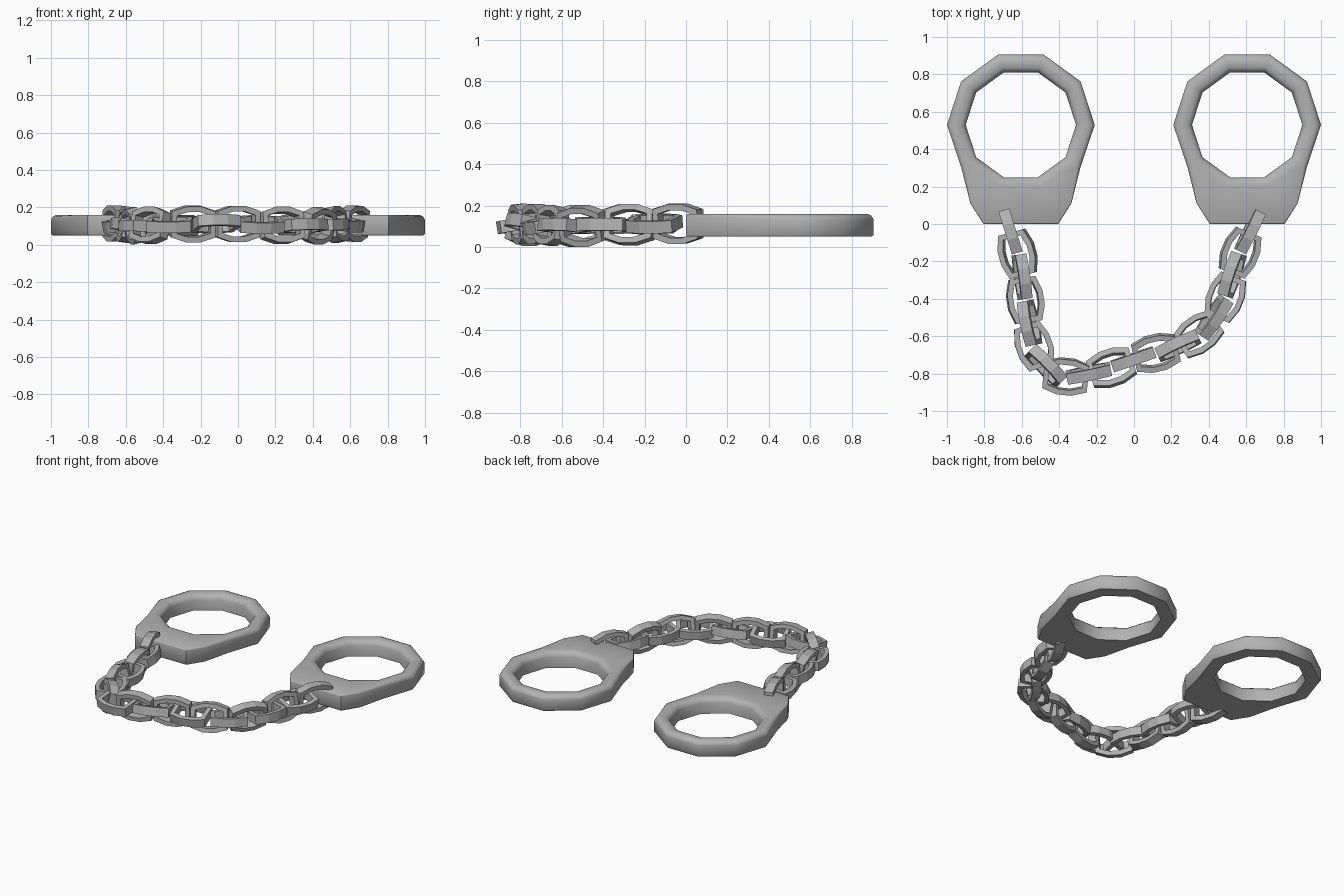
import bpy, math
from mathutils import Vector, Matrix

cube = bpy.data.objects.get("Cube")
if cube:
    bpy.data.objects.remove(cube, do_unlink=True)

steel = bpy.data.materials.new("grey_steel")
steel.use_nodes = True
colour = (0.45, 0.45, 0.45, 1)
steel.diffuse_color = colour
steel.node_tree.nodes["Principled BSDF"].inputs["Base Color"].default_value = colour


def loft(name, columns, smooth=None):
    """Closed tube: skin a ring of closed cross-sections."""
    n, m = len(columns), len(columns[0])
    verts = [p for col in columns for p in col]
    faces = []
    for i in range(n):
        for j in range(m):
            a, b = i * m, (i + 1) % n * m
            k = (j + 1) % m
            faces.append((a + j, a + k, b + k, b + j))
    mesh = bpy.data.meshes.new(name)
    mesh.from_pydata(verts, [], faces)
    mesh.materials.append(steel)
    obj = bpy.data.objects.new(name, mesh)
    bpy.context.collection.objects.link(obj)
    bpy.ops.object.select_all(action='DESELECT')
    obj.select_set(True)
    bpy.context.view_layer.objects.active = obj
    bpy.ops.object.mode_set(mode='EDIT')
    bpy.ops.mesh.select_all(action='SELECT')
    bpy.ops.mesh.normals_make_consistent(inside=False)
    bpy.ops.object.mode_set(mode='OBJECT')
    if smooth:
        bpy.ops.object.shade_smooth_by_angle(angle=math.radians(smooth))
    return obj


# Cuff: ten-sided ring whose near side widens into a flat tab
def cuff(name, x, y=0.53, z0=0.05, z1=0.16):
    def polar(r, step):
        a = math.radians(36 * step)
        return Vector((r * math.cos(a), r * math.sin(a)))

    pairs = [(polar(0.295, i), polar(0.395, i), 1) for i in range(6)]
    side = [(polar(0.295, 9), Vector((0.318, -0.23)), 0.7),
            (polar(0.295, 8.5) * 0.95, Vector((0.27, -0.42)), 0.25),
            (polar(0.295, 8), Vector((0.2, -y)), 0.25)]
    flip = [(Vector((-a.x, a.y)), Vector((-b.x, b.y)), k) for a, b, k in side]
    pairs += flip + side[::-1]

    columns = []
    for inner, outer, k in pairs:
        d = (outer - inner).normalized()
        section = [(inner, z0), (inner, z1 - 0.035), (inner + d * 0.01, z1 - 0.015),
                   (inner + d * 0.025, z1 - 0.004), (inner + d * 0.05, z1),
                   (outer - d * 0.03 * k, z1), (outer - d * 0.012 * k, z1 - 0.008 * k),
                   (outer - d * 0.003 * k, z1 - 0.02 * k), (outer, z1 - 0.03 * k),
                   (outer, z0 + 0.01), (outer - d * 0.008, z0)]
        columns.append([(p.x + x, p.y + y, z) for p, z in section])
    loft(name, columns, 40)


cuff("left_cuff", 0.605)
cuff("right_cuff", -0.605)


# Chain link: flat band bent into a long octagon
def link(name, centre, direction, roll):
    outline = [(0.12, 0.07), (0.04, 0.096), (-0.04, 0.096), (-0.12, 0.07)]
    outline += [(-u, -v) for u, v in outline]
    turn = (Matrix.Translation(centre)
            @ Matrix.Rotation(math.atan2(direction.y, direction.x), 4, 'Z')
            @ Matrix.Rotation(roll, 4, 'X'))
    columns = []
    for u, v in outline:
        iu, iv = u * 0.76, v * 0.7
        section = [(u, 0.03, v), (u, -0.03, v), (iu, -0.03, iv), (iu, 0.03, iv)]
        columns.append([turn @ Vector(p) for p in section])
    loft(name, columns)


# Chain path lying between the two tabs
path = [Vector(p) for p in (
    (-0.66, -0.04), (-0.61, -0.2), (-0.575, -0.45), (-0.53, -0.67), (-0.45, -0.79),
    (-0.35, -0.82), (-0.15, -0.78), (0.03, -0.71), (0.2, -0.67), (0.38, -0.57),
    (0.48, -0.42), (0.53, -0.25), (0.58, -0.12), (0.62, -0.04))]
lengths = [(b - a).length for a, b in zip(path, path[1:])]


def along(s):
    s = max(0, min(s, sum(lengths) - 1e-5))
    for a, b, d in zip(path, path[1:], lengths):
        if s <= d:
            return a.lerp(b, s / d)
        s -= d
    return path[-1]


# Links alternate upright and flat, each a little twisted
count = 19
pitch = sum(lengths) / (count - 1)
for i in range(count):
    s = i * pitch
    p = along(s)
    heading = along(s + 0.08) - along(s - 0.08)
    roll = math.radians(90 * (i % 2) + 14 * math.sin(i * 1.9))
    height = 0.107 + 0.006 * math.cos(i * 0.7)
    link(f"chain_link_{i + 1}", Vector((p.x, p.y, height)), heading, roll)
